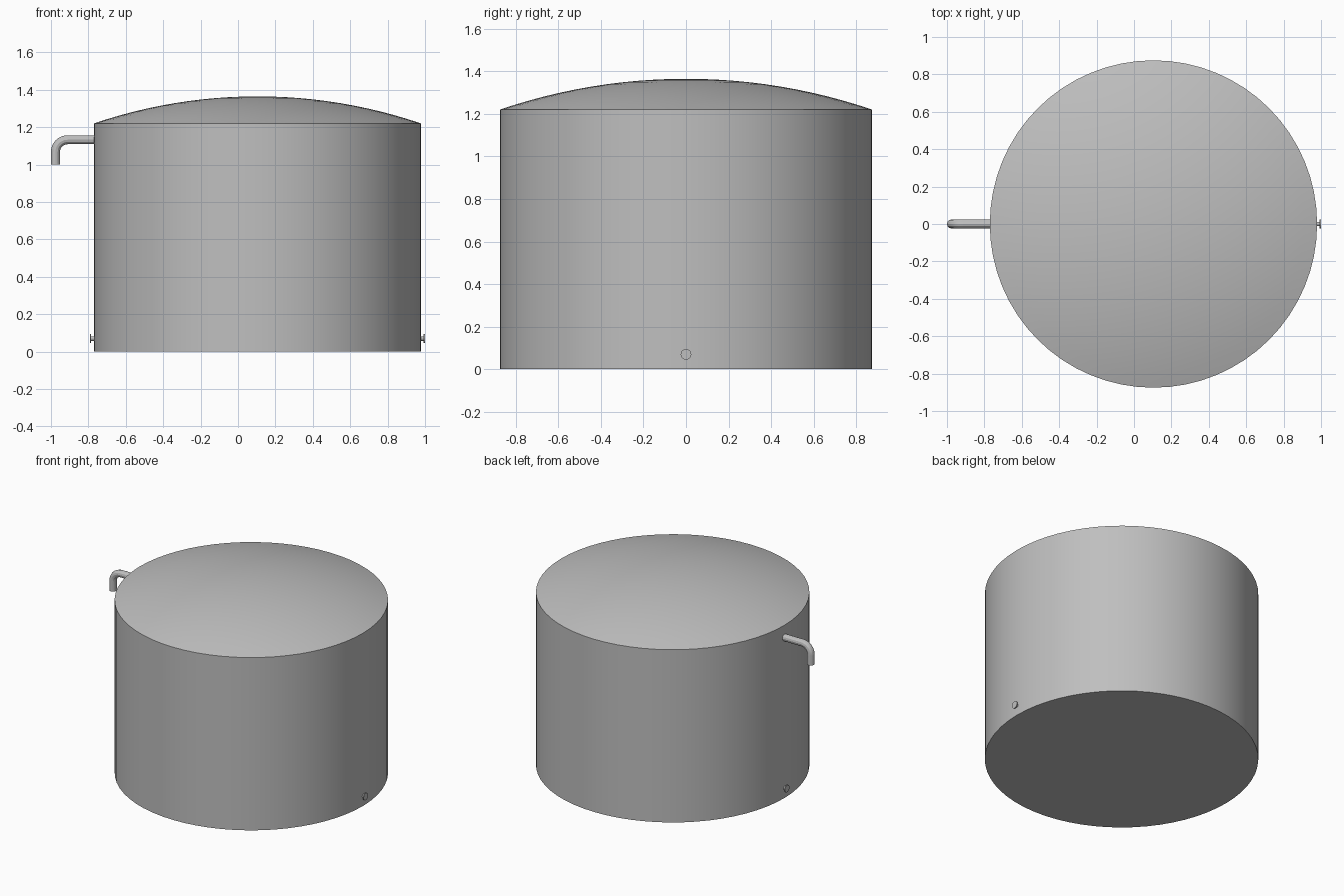
import bpy
import bmesh
import math
from mathutils import Matrix

cube = bpy.data.objects.get("Cube")
if cube:
    bpy.data.objects.remove(cube, do_unlink=True)

CX, R = 0.104, 0.875            # tank axis and radius
WALL_H, TOP_H = 1.22, 1.365     # eave and crown heights

steel = bpy.data.materials.new("grey steel")
steel.use_nodes = True
grey = (0.52, 0.52, 0.52, 1)
steel.diffuse_color = grey
steel.node_tree.nodes["Principled BSDF"].inputs["Base Color"].default_value = grey


def finish(obj):
    """Give the object its material and smooth shading with sharp edges."""
    obj.data.materials.clear()
    obj.data.materials.append(steel)
    bpy.ops.object.select_all(action='DESELECT')
    obj.select_set(True)
    bpy.context.view_layer.objects.active = obj
    if obj.type == 'CURVE':
        bpy.ops.object.convert(target='MESH')
    bpy.ops.object.shade_smooth_by_angle(angle=math.radians(15))


def lathe(name, profile, sides, matrix):
    """Revolve (radius, height) points about z, then place the result."""
    bm = bmesh.new()
    verts = [bm.verts.new((r, 0, z)) for r, z in profile]
    edges = [bm.edges.new(pair) for pair in zip(verts, verts[1:])]
    bmesh.ops.spin(bm, geom=verts + edges, cent=(0, 0, 0), axis=(0, 0, 1),
                   angle=math.tau, steps=sides)
    bmesh.ops.remove_doubles(bm, verts=bm.verts, dist=1e-5)
    bmesh.ops.recalc_face_normals(bm, faces=bm.faces)
    bm.transform(matrix)
    mesh = bpy.data.meshes.new(name)
    bm.to_mesh(mesh)
    bm.free()
    obj = bpy.data.objects.new(name, mesh)
    bpy.context.collection.objects.link(obj)
    finish(obj)


# Tank: flat bottom, straight wall and a shallow spherical roof
rise = TOP_H - WALL_H
sphere_r = (R * R + rise * rise) / (2 * rise)
half_angle = math.asin(R / sphere_r)
roof = []
for i in range(13):
    a = half_angle * (1 - i / 12)
    roof.append((sphere_r * math.sin(a), TOP_H - sphere_r * (1 - math.cos(a))))
lathe("tank_shell", [(0, 0), (R, 0)] + roof, 64, Matrix.Translation((CX, 0, 0)))

# Outlet fittings near the base: short neck with a thin flange, on both sides
fitting = [(0, -0.02), (0.012, -0.02), (0.012, 0.014), (0.025, 0.014),
           (0.025, 0.02), (0, 0.02)]
for name, side in (("left_outlet", 1), ("right_outlet", -1)):
    place = (Matrix.Translation((CX + side * R, 0, 0.07))
             @ Matrix.Rotation(side * math.pi / 2, 4, 'Y'))
    lathe(name, fitting, 24, place)

# Overflow pipe: out of the wall, round an elbow and down
PIPE_R, BEND, PIPE_Z, DROP_X = 0.024, 0.065, 1.133, -0.976
path = [(CX - R + 0.02, PIPE_Z)]
for i in range(11):
    a = math.pi / 2 * (1 + i / 10)
    path.append((DROP_X + BEND * (1 + math.cos(a)),
                 PIPE_Z + BEND * (math.sin(a) - 1)))
path.append((DROP_X, 1.0))
curve = bpy.data.curves.new("overflow_pipe", 'CURVE')
curve.dimensions = '3D'
curve.bevel_depth = PIPE_R
curve.bevel_resolution = 4
curve.use_fill_caps = True
spline = curve.splines.new('POLY')
spline.points.add(len(path) - 1)
for point, (x, z) in zip(spline.points, path):
    point.co = (x, 0, z, 1)
pipe = bpy.data.objects.new("overflow_pipe", curve)
bpy.context.collection.objects.link(pipe)
finish(pipe)
